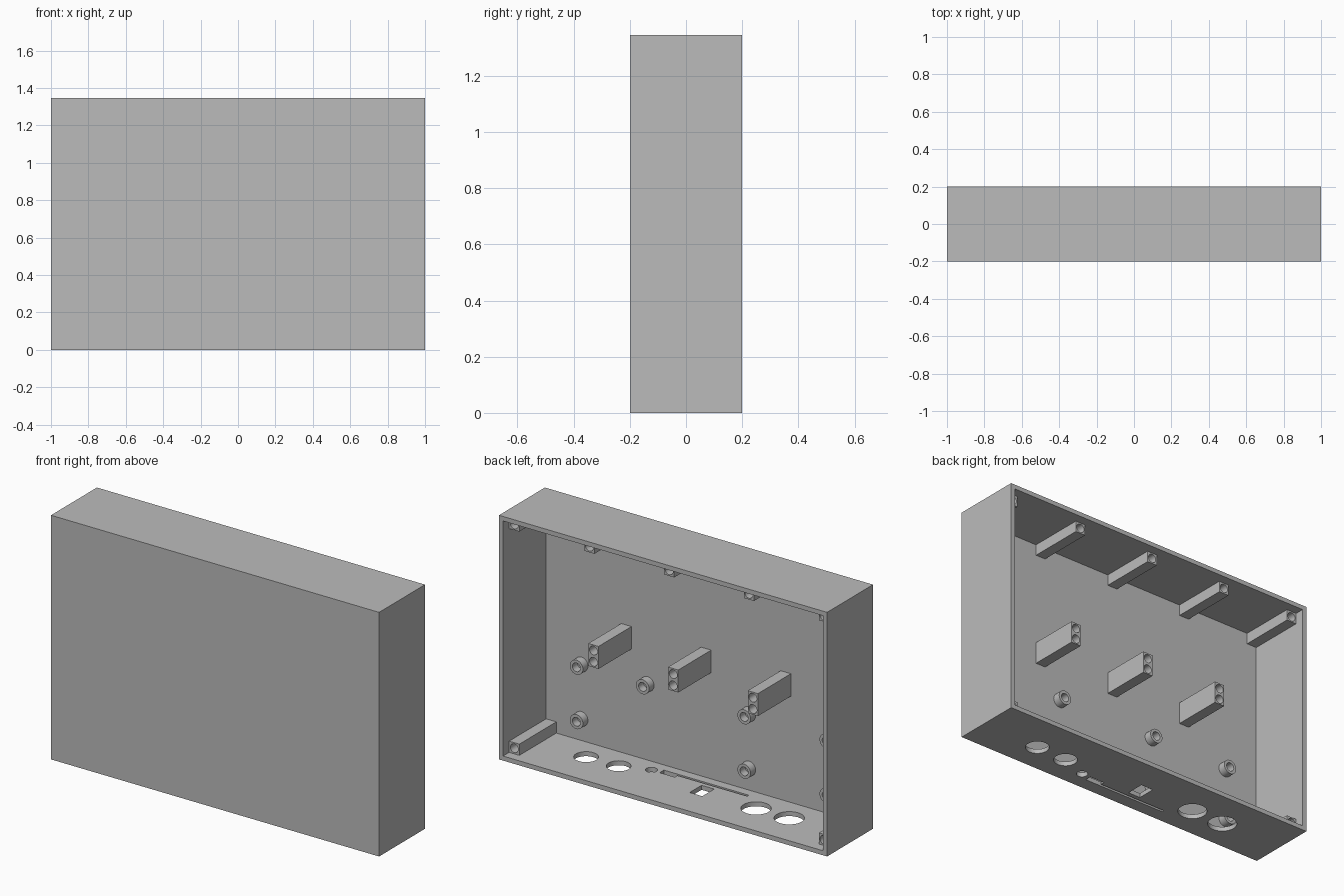
import bpy
import bmesh
from mathutils import Matrix, Vector

if "Cube" in bpy.data.objects:
    bpy.data.objects.remove(bpy.data.objects["Cube"], do_unlink=True)

grey = bpy.data.materials.new("plain grey")
grey.use_nodes = True
COLOUR = (0.5, 0.5, 0.5, 1)
grey.diffuse_color = COLOUR
grey.node_tree.nodes["Principled BSDF"].inputs["Base Color"].default_value = COLOUR

W, D, H = 1.0, 0.2, 1.345      # half width, half depth, height
WALL = 0.025
PANEL = -D + WALL              # inner face of the front panel
POST = 0.062


def box(name, low, high):
    low, high = Vector(low), Vector(high)
    bm = bmesh.new()
    bmesh.ops.create_cube(bm, size=1, matrix=Matrix.Translation((low + high) / 2)
                          @ Matrix.Diagonal((*(high - low), 1)))
    return finish(name, bm)


def rod(name, centre, radius, length, axis):
    turn = Matrix.Rotation(1.5707963, 4, 'X') if axis == 'Y' else Matrix()
    bm = bmesh.new()
    bmesh.ops.create_cone(bm, cap_ends=True, segments=32, radius1=radius, radius2=radius,
                          depth=length, matrix=Matrix.Translation(centre) @ turn)
    return finish(name, bm)


def finish(name, bm):
    mesh = bpy.data.meshes.new(name)
    bm.to_mesh(mesh)
    bm.free()
    mesh.materials.append(grey)
    ob = bpy.data.objects.new(name, mesh)
    bpy.context.scene.collection.objects.link(ob)
    return ob


def cut(ob, cutters):
    """Subtract the cutters, bake the result and drop the cutters."""
    for c in cutters:
        c.hide_render = True
        mod = ob.modifiers.new("cut", 'BOOLEAN')
        mod.operation, mod.solver, mod.object = 'DIFFERENCE', 'EXACT', c
    graph = bpy.context.evaluated_depsgraph_get()
    baked = bpy.data.meshes.new_from_object(ob.evaluated_get(graph))
    ob.modifiers.clear()
    ob.data = baked
    for c in cutters:
        bpy.data.objects.remove(c, do_unlink=True)


def smooth(ob):
    bpy.ops.object.select_all(action='DESELECT')
    ob.select_set(True)
    bpy.context.view_layer.objects.active = ob
    bpy.ops.object.shade_smooth_by_angle(angle=0.6)


# Case: open at the back, with connector openings through the floor
case = box("case", (-W, -D, 0), (W, D, H))
openings = [box("cavity", (-W + WALL, PANEL, WALL), (W - WALL, D + 0.1, H - WALL))]
for x, y, r in [(0.63, -0.03, 0.062), (0.435, -0.035, 0.062), (0.275, -0.092, 0.03),
                (-0.413, -0.02, 0.076), (-0.615, -0.02, 0.076)]:
    openings.append(rod("round_opening", (x, y, 0), r, 0.2, 'Z'))
for x0, x1, y0, y1 in [(-0.295, 0.15, -0.125, -0.111), (0.13, 0.222, -0.125, -0.088),
                       (-0.112, -0.035, -0.086, 0.018)]:
    openings.append(box("slot", (x0, y0, -0.1), (x1, y1, 0.1)))
cut(case, openings)
smooth(case)


# Screw posts: square or stacked bars with pilot holes in their back ends
def post(name, x, z, end, count=1):
    half, tall = POST / 2, POST * count / 2
    ob = box(name, (x - half, PANEL - 0.01, z - tall), (x + half, end, z + tall))
    cut(ob, [rod("pilot", (x, end, z + (i - (count - 1) / 2) * POST), 0.024, 0.24, 'Y')
             for i in range(count)])
    smooth(ob)


CORNER = W - WALL - POST / 2
TOP, BOTTOM = H - WALL - POST / 2, WALL + POST / 2
STEP = 0.486
for x in (-CORNER, -STEP, 0, STEP, CORNER):
    post("top_post", x, TOP, 0.147)
for x in (-CORNER, CORNER):
    post("bottom_post", x, BOTTOM, 0.147)
for x in (-STEP, 0, STEP):
    post("middle_double_post", x, H / 2, 0.112, 2)

# Round board standoffs on the front panel
for x, z in [(0.76, 0.445), (0.76, 0.145), (0.357, 0.445), (-0.262, 0.445),
             (-0.262, 0.145), (-0.762, 0.445), (-0.762, 0.145)]:
    standoff = rod("standoff", (x, PANEL + 0.017, z), 0.04, 0.054, 'Y')
    cut(standoff, [rod("pilot", (x, PANEL + 0.05, z), 0.024, 0.1, 'Y')])
    smooth(standoff)
